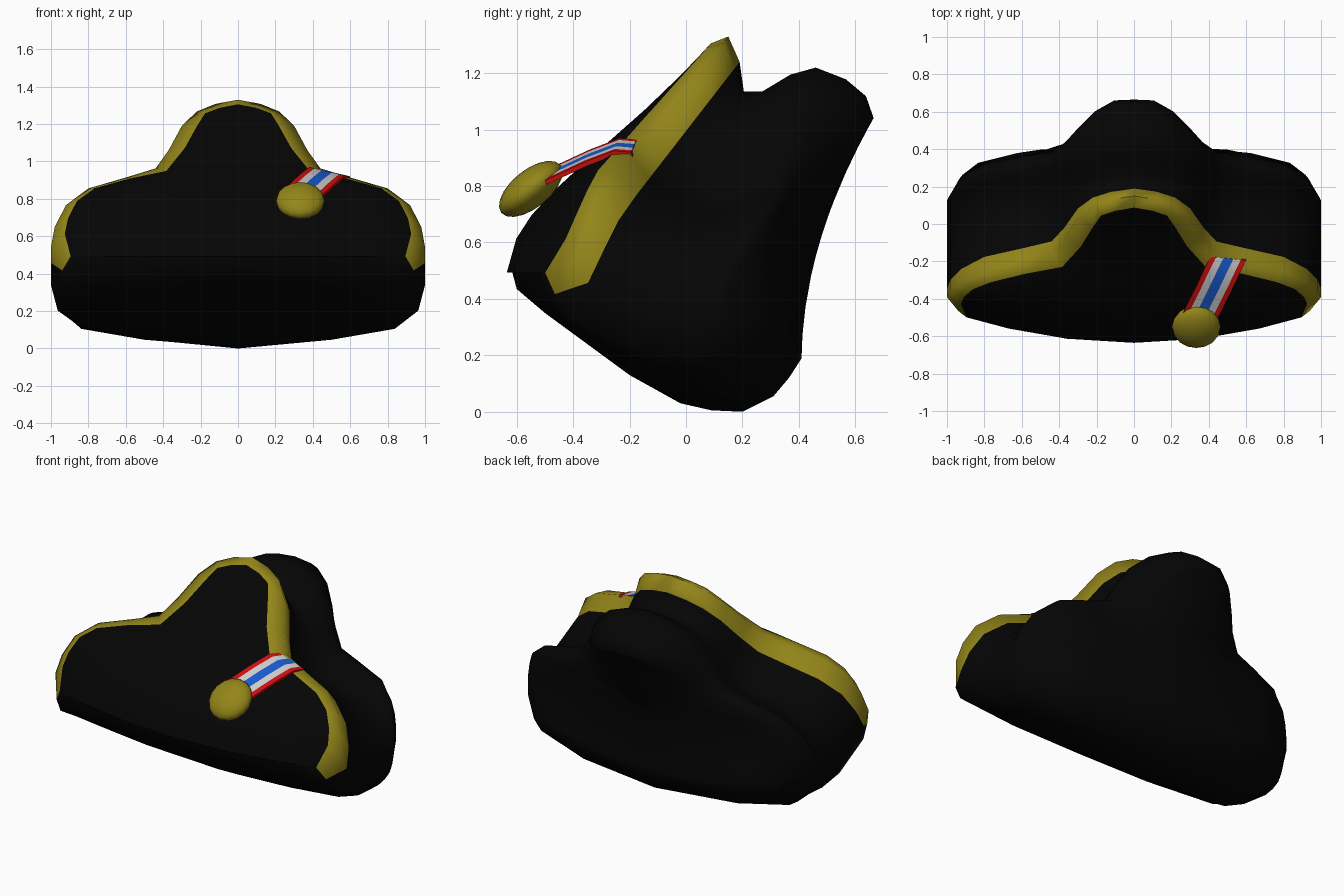
import bpy, bmesh
from math import radians
from mathutils import Vector

if "Cube" in bpy.data.objects:
    bpy.data.objects.remove(bpy.data.objects["Cube"])


def material(name, rgb):
    m = bpy.data.materials.new(name)
    m.diffuse_color = (*rgb, 1)
    m.use_nodes = True
    m.node_tree.nodes["Principled BSDF"].inputs["Base Color"].default_value = m.diffuse_color
    return m


black = material("black_felt", (0.0015, 0.0015, 0.0015))
gold = material("gold", (0.29, 0.235, 0.01))
red = material("red", (0.6, 0.005, 0.005))
white = material("white", (0.6, 0.6, 0.6))
blue = material("blue", (0.01, 0.1, 0.6))


def finish(name, bm, mats, angle):
    bmesh.ops.recalc_face_normals(bm, faces=bm.faces)
    me = bpy.data.meshes.new(name)
    bm.to_mesh(me)
    bm.free()
    for m in mats:
        me.materials.append(m)
    ob = bpy.data.objects.new(name, me)
    bpy.context.collection.objects.link(ob)
    bpy.ops.object.select_all(action='DESELECT')
    ob.select_set(True)
    bpy.context.view_layer.objects.active = ob
    bpy.ops.object.shade_smooth_by_angle(angle=radians(angle))
    return ob


# Half outlines of the front and back flaps: (x, height fraction), peak to base
FRONT = [(0, 1), (.12, .975), (.22, .93), (.30, .845), (.37, .70), (.44, .59), (.6, .535),
         (.8, .47), (.92, .37), (.98, .24), (1, .12), (.94, -.02), (.82, -.015), (.5, -.01), (0, 0)]
BACK = [(0, 1), (.12, .99), (.24, .945), (.35, .865), (.42, .76), (.48, .67), (.6, .635),
        (.8, .59), (.92, .51), (.98, .42), (1, .32), (.97, .2), (.84, .095), (.5, .04), (0, 0)]
LAST = len(FRONT) - 1

# Rings front to back: base (y, z), top (y, z), front/back blend,
# forward shift at the shoulders, bend at the ends, curve, inset
RINGS = [
    ((-.62, .51), (.145, 1.37), 0, 0, .17, 1, .075),
    ((-.60, .435), (.15, 1.33), 0, 0, .17, 1, 0),
    ((-.50, .35), (.19, 1.24), 0, 0, .10, 1, 0),
    ((-.20, .13), (.205, 1.135), .5, 0, 0, 1, 0),
    ((-.02, .03), (.27, 1.135), .8, .02, 0, 1, 0),
    ((.09, .005), (.37, 1.195), .9, .05, -.06, 1, 0),
    ((.20, .00), (.46, 1.22), 1, .09, -.12, 1.1, 0),
    ((.31, .055), (.57, 1.19), 1, .15, -.18, 1.4, .01),
    ((.365, .12), (.655, 1.155), 1, .21, -.19, 1.7, .035),
    ((.41, .19), (.70, 1.10), 1, .24, -.19, 1.9, .065),
]


def ring_outline(t, inset):
    pts = [Vector(a).lerp(Vector(b), t) for a, b in zip(FRONT, BACK)]
    out = []
    for i, p in enumerate(pts):
        q = p.copy()
        if inset and i < LAST:
            d = pts[i + 1] - (pts[i - 1] if i else Vector((-pts[1].x, pts[1].y)))
            n = Vector((-d.y, d.x)).normalized()
            if i > 9:
                n.y = 0
            neck = 1.3 if t == 0 and 2 < i < 6 else 1
            q -= n * inset * (neck if i < 12 else .3)
            if i == 0:
                q.x = 0
        out.append(q)
    return out


# Hat body lofted through the rings
bm = bmesh.new()


def place(ring, x, h, bulge=0):
    (by, bz), (ty, tz), t, shoulder, bend, power, inset = ring
    y = by + (ty - by) * (h if h <= 0 else h ** power)
    s = max(0, min(1, (abs(x) - .1) / .4))
    y -= shoulder * max(0, h) * s * s * (3 - 2 * s)
    if t == 0:
        y += bend * x * x * max(0, 1 - 2.5 * max(0, h))
    else:
        y += bend * x ** 6
    y -= bulge * .9 * max(0, h) * (1 - h) ** 3
    return bm.verts.new((x, y, bz + (tz - bz) * h))


loops, halves = [], []
for r in RINGS:
    o = ring_outline(r[2], r[6])
    right = [place(r, *p) for p in o]
    left = [place(r, -p.x, p.y) for p in o[1:-1]]
    loops.append(right + left[::-1])
    halves.append((right, [right[0]] + left + [right[-1]], o))

n = len(loops[0])
for k in range(len(loops) - 1):
    for i in range(n):
        j = (i + 1) % n
        step = min(i, n - 1 - i)
        if k == 1 and step == 10:
            # trim tapers to a point at each end
            u, l = (i, j) if i < n / 2 else (j, i)
            f = bm.faces.new((loops[1][u], loops[1][l], loops[2][u]))
            f.material_index = 1
            bm.faces.new((loops[1][l], loops[2][l], loops[2][u]))
            continue
        f = bm.faces.new((loops[k][i], loops[k][j], loops[k + 1][j], loops[k + 1][i]))
        # gold trim wraps the front flap's rim
        f.material_index = int((k == 0 and step <= 10) or (k == 1 and step <= 9))

# Front and back panels as a grid of columns; the front one bulges forward
COLS = (1, .75, .4, 0, -.4, -.75, -1)
for k, amount in ((0, 1), (-1, 0)):
    r, (right, left, o) = RINGS[k], halves[k]
    columns = []
    for c in COLS:
        if abs(c) == 1:
            columns.append(right if c > 0 else left)
        else:
            inner = [place(r, p.x * c, p.y, amount * (1 - c * c)) for p in o[1:-1]]
            columns.append([right[0]] + inner + [right[-1]])
    for a, b in zip(columns, columns[1:]):
        for i in range(LAST):
            bm.faces.new(list(dict.fromkeys((a[i], a[i + 1], b[i + 1], b[i]))))
finish("hat_body_with_trim", bm, [black, gold], 85)

# Striped ribbon
bm = bmesh.new()
across = Vector((.19, -.02, -.045))
path = [Vector(p) for p in ((.41, -.175, .965), (.38, -.235, .97), (.33, -.34, .93), (.26, -.48, .865))]
cuts = [0, .15, .36, .64, .85, 1]
thick = Vector((0, .006, -.015))
for s in range(5):
    rows = []
    for p in path:
        a, b = p + across * cuts[s], p + across * cuts[s + 1]
        rows.append([bm.verts.new(v) for v in (a, b, b + thick, a + thick)])
    faces = [bm.faces.new(rows[0]), bm.faces.new(rows[-1])]
    for u, v in zip(rows, rows[1:]):
        for i in range(4):
            faces.append(bm.faces.new((u[i], u[(i + 1) % 4], v[(i + 1) % 4], v[i])))
    for f in faces:
        f.material_index = (0, 1, 2, 1, 0)[s]
finish("ribbon", bm, [red, white, blue], 30)

# Medal disc
bm = bmesh.new()
bmesh.ops.create_uvsphere(bm, u_segments=16, v_segments=10, radius=1)
medal = finish("medal", bm, [gold], 60)
medal.scale = (.13, .135, .067)
medal.rotation_euler = (radians(39), 0, 0)
medal.location = (.333, -.55, .79)
